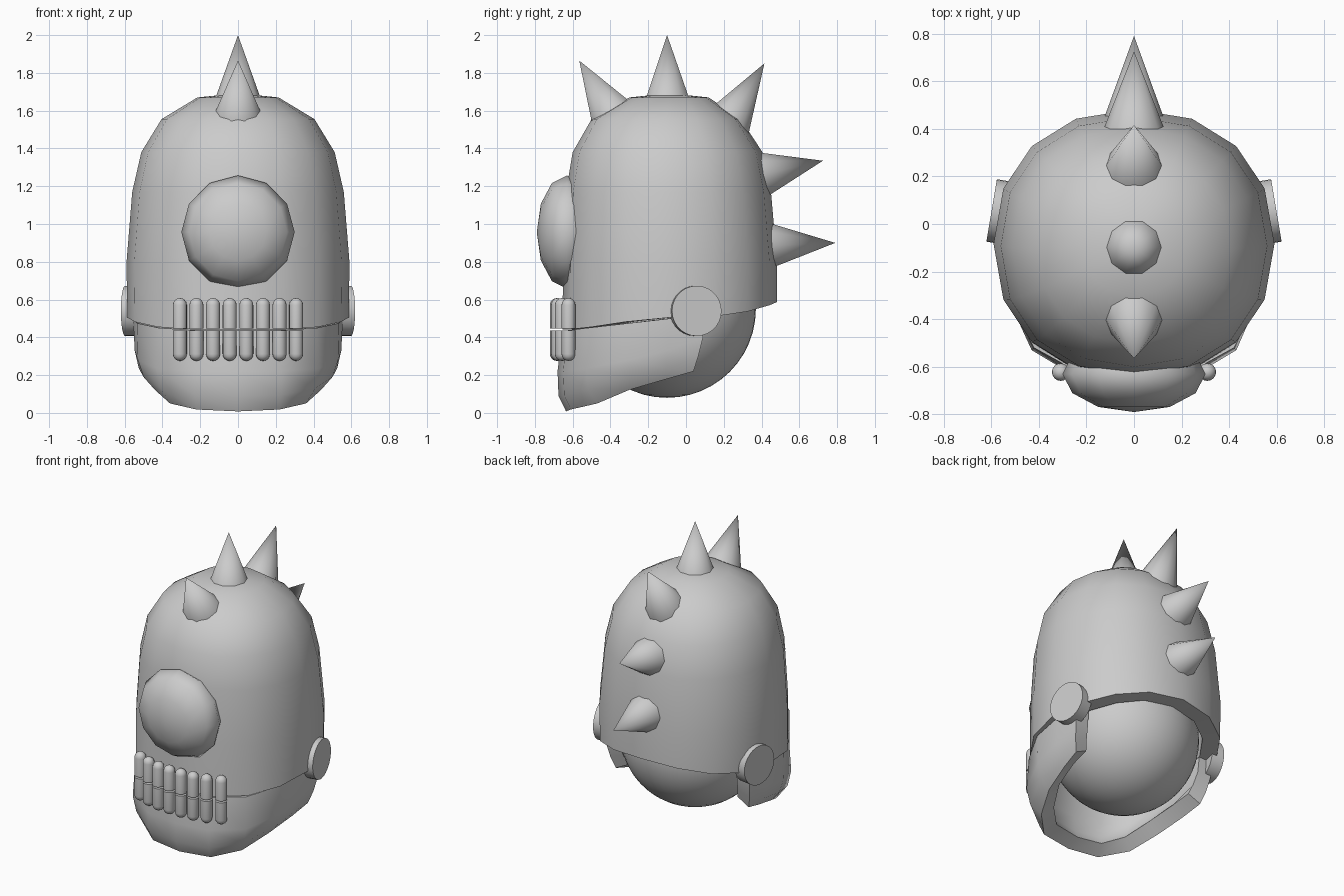
import bpy, bmesh, math
from mathutils import Vector, Matrix

if "Cube" in bpy.data.objects:
    bpy.data.objects.remove(bpy.data.objects["Cube"])


def finish(name, bm, thickness=0, angle=42):
    """Turn a bmesh into a smooth-shaded object, with an optional wall."""
    bmesh.ops.recalc_face_normals(bm, faces=bm.faces)
    me = bpy.data.meshes.new(name)
    bm.to_mesh(me)
    bm.free()
    ob = bpy.data.objects.new(name, me)
    bpy.context.collection.objects.link(ob)
    bpy.ops.object.select_all(action='DESELECT')
    ob.select_set(True)
    bpy.context.view_layer.objects.active = ob
    if thickness:
        # open shells: make sure the normals point away from the head centre
        centre = Vector((0, -0.1, 0.55))
        out = sum((p.center - centre).dot(p.normal) * p.area for p in me.polygons)
        if out < 0:
            me.flip_normals()
        mod = ob.modifiers.new("wall", 'SOLIDIFY')
        mod.thickness = thickness
        mod.offset = -1
        bpy.ops.object.modifier_apply(modifier="wall")
    bpy.ops.object.shade_smooth_by_angle(angle=math.radians(angle))
    return ob


def lathe(name, profile, sides, matrix, angle=42):
    """Closed solid of revolution around local z from (radius, height) points."""
    bm = bmesh.new()
    rings = []
    for r, h in profile:
        if r == 0:
            rings.append([bm.verts.new(matrix @ Vector((0, 0, h)))] * sides)
        else:
            rings.append([bm.verts.new(matrix @ Vector((
                r * math.cos(math.tau * i / sides), r * math.sin(math.tau * i / sides), h)))
                for i in range(sides)])
    for a, b in zip(rings, rings[1:]):
        for i in range(sides):
            j = (i + 1) % sides
            bm.faces.new(list(dict.fromkeys((a[i], a[j], b[j], b[i]))))
    for ring in (rings[0], rings[-1]):
        if ring[0] is not ring[1]:
            bm.faces.new(ring)
    return finish(name, bm, angle=angle)


def aim(origin, direction):
    rot = Vector(direction).to_track_quat('Z', 'Y').to_matrix().to_4x4()
    return Matrix.Translation(origin) @ rot


# Domed helmet: rows of (height, half width, front y, back y)
ROWS = [(1.67, .215, -.30, .12), (1.555, .405, -.50, .29), (1.38, .512, -.60, .405),
        (1.17, .56, -.635, .45), (.80, .59, -.65, .482), (None, .587, -.655, .482)]
RIM = [.442, .442, .455, .482, .505, .51, .537, .57, .587]   # front to back
bm = bmesh.new()
rings = []
for z, w, front, back in ROWS:
    ring = []
    for i in range(16):
        a = math.tau * i / 16
        s, c = math.sin(a), math.cos(a)
        x = w * math.copysign(abs(s) ** .92, s)
        y = (front + back) / 2 - (back - front) / 2 * math.copysign(abs(c) ** .92, c)
        ring.append(bm.verts.new((x, y, RIM[min(i, 16 - i)] if z is None else z)))
    rings.append(ring)
top = bm.verts.new((0, -.09, 1.692))
for i in range(16):
    j = (i + 1) % 16
    bm.faces.new((top, rings[0][i], rings[0][j]))
    for a, b in zip(rings, rings[1:]):
        bm.faces.new((a[i], b[i], b[j], a[j]))
finish("helmet_dome", bm, .11)

# Hinged jaw: half rows from the chin centre to the hinge, mirrored across x
JAW = [
    [(0, -.655, .437), (.22, -.63, .437), (.42, -.52, .45), (.535, -.3, .475), (.555, -.08, .5), (.55, .1, .52)],
    [(0, -.68, .22), (.23, -.65, .22), (.43, -.53, .235), (.53, -.3, .28), (.547, -.1, .33), (.547, .09, .4)],
    [(0, -.675, .09), (.23, -.645, .095), (.41, -.52, .13), (.5, -.3, .19), (.525, -.1, .235), (.53, .065, .3)],
    [(0, -.635, .008), (.22, -.61, .018), (.36, -.47, .05), (.44, -.3, .122), (.485, -.1, .18), (.505, .04, .22)],
]
bm = bmesh.new()
grid = []
for row in JAW:
    full = [(-x, y, z) for x, y, z in reversed(row[1:])] + row
    grid.append([bm.verts.new(p) for p in full])
for a, b in zip(grid, grid[1:]):
    for i in range(len(a) - 1):
        bm.faces.new((a[i], b[i], b[i + 1], a[i + 1]))
finish("jaw", bm, .10)

# Round head inside the helmet
bm = bmesh.new()
bmesh.ops.create_uvsphere(bm, u_segments=48, v_segments=24, radius=.47,
                          matrix=Matrix.Translation((0, -.1, .55)))
finish("inner_head", bm)

# Single flattened eye, pole facing forward
bm = bmesh.new()
bmesh.ops.create_uvsphere(bm, u_segments=12, v_segments=6, radius=1,
                          matrix=Matrix.Translation((0, -.63, .957)) @ Matrix.Diagonal((.3, .16, .3, 1))
                          @ Matrix.Rotation(math.pi / 2, 4, 'X'))
finish("eye", bm, angle=80)

# Hinge discs at the sides
for side, label in ((1, "right"), (-1, "left")):
    lathe("hinge_" + label, [(.133, -.085), (.133, 0)], 28,
          aim((side * .598, .057, .54), (side * .986, .166, 0)))

# Two rows of round-ended teeth, flat where they meet
R, STRAIGHT = .037, .124
tooth = [(R, 0), (R, STRAIGHT)]
tooth += [(R * math.cos(math.radians(a)), STRAIGHT + R * math.sin(math.radians(a))) for a in (22.5, 45, 67.5)]
tooth.append((0, STRAIGHT + R))
for i, y in enumerate((-.684, -.677, -.657, -.622)):
    for side in (-1, 1):
        x = side * (.044 + .088 * i)
        lathe("upper_tooth", tooth, 16, aim((x, y, .447), (0, 0, 1)))
        lathe("lower_tooth", tooth, 16, aim((x, y, .436), (0, 0, -1)))

# Crest of spikes: (base y, z) on the dome and (tip y, z)
SPIKES = [((-.41, 1.61), (-.565, 1.865)), ((-.098, 1.685), (-.1, 2.0)),
          ((.25, 1.58), (.415, 1.85)), ((.437, 1.27), (.725, 1.335)), ((.48, .887), (.79, .90))]
for (by, bz), (ty, tz) in SPIKES:
    base, tip = Vector((0, by, bz)), Vector((0, ty, tz))
    height = (tip - base).length
    lathe("crest_spike", [(.113 * (height + .04) / height, -.04), (0, height)], 10,
          aim(base, tip - base))
